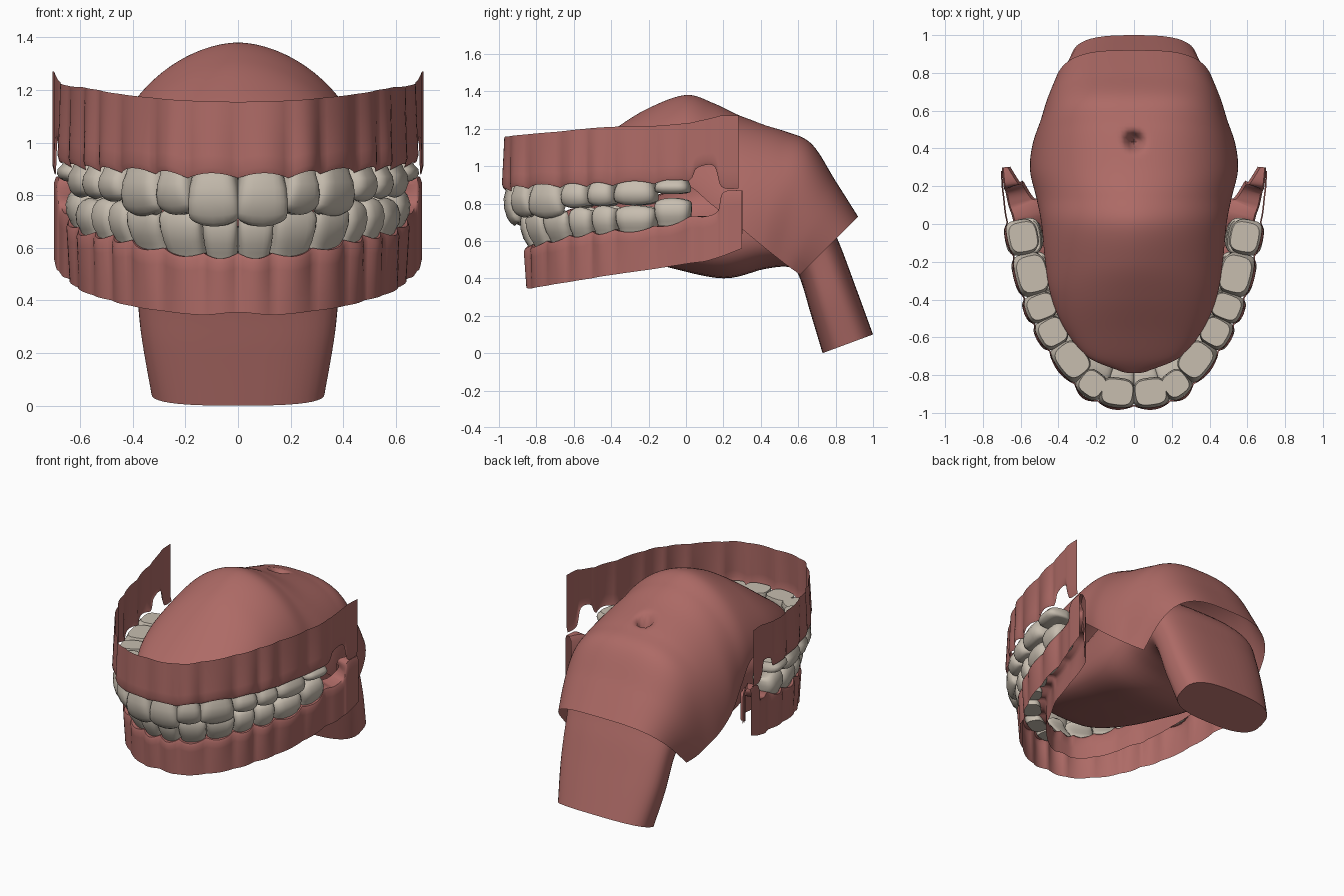
import bpy, bmesh, math
from mathutils import Vector

if "Cube" in bpy.data.objects:
    bpy.data.objects.remove(bpy.data.objects["Cube"])


def material(name, rgb):
    m = bpy.data.materials.new(name)
    m.diffuse_color = (*rgb, 1)
    m.use_nodes = True
    m.node_tree.nodes["Principled BSDF"].inputs["Base Color"].default_value = m.diffuse_color
    return m


GUM = material("gum_pink", (0.42, 0.145, 0.132))
TOOTH = material("tooth_ivory", (0.57, 0.51, 0.43))


def spline(pts, steps):
    """Catmull-Rom through tuples; yields (segment fraction, values)."""
    out, n = [], len(pts)
    for i in range(n - 1):
        a, b, c, d = pts[max(i - 1, 0)], pts[i], pts[i + 1], pts[min(i + 2, n - 1)]
        for k in range(steps + (i == n - 2)):
            t = k / steps
            out.append((t, [0.5 * (2 * q + (r - p) * t + (2 * p - 5 * q + 4 * r - s) * t * t
                                   + (3 * q - p - 3 * r + s) * t ** 3)
                            for p, q, r, s in zip(a, b, c, d)]))
    return out


def skin(bm, rows, closed=False, caps=False):
    """Joins rows of points into a sheet or tube."""
    vs = [[bm.verts.new(p) for p in r] for r in rows]
    n = len(rows[0])
    for r0, r1 in zip(vs, vs[1:]):
        for j in range(n if closed else n - 1):
            k = (j + 1) % n
            bm.faces.new((r0[j], r0[k], r1[k], r1[j]))
    if caps:
        bm.faces.new(vs[0])
        bm.faces.new(vs[-1])


def finish(name, bm, mat, angle=50):
    bmesh.ops.recalc_face_normals(bm, faces=bm.faces)
    me = bpy.data.meshes.new(name)
    bm.to_mesh(me)
    bm.free()
    ob = bpy.data.objects.new(name, me)
    bpy.context.collection.objects.link(ob)
    me.materials.append(mat)
    bpy.ops.object.select_all(action='DESELECT')
    ob.select_set(True)
    bpy.context.view_layer.objects.active = ob
    bpy.ops.object.shade_smooth_by_angle(angle=math.radians(angle))
    return ob


def spow(v, e):
    return math.copysign(abs(v) ** e, v)


# Arch points, one per tooth boundary: x, y, gum line z, far edge z, lingual depth
UPPER = [(0, -.955, .865, 1.155, 0), (.19, -.93, .865, 1.16, 0), (.31, -.84, .88, 1.17, 0),
         (.44, -.67, .885, 1.185, 0), (.52, -.53, .89, 1.2, 0), (.575, -.39, .895, 1.21, 0),
         (.63, -.17, .905, 1.215, 0), (.665, .01, .92, 1.23, 0), (.675, .06, .99, 1.24, 0),
         (.685, .15, 1.0, 1.26, 0), (.69, .19, .89, 1.27, 0), (.695, .28, .88, 1.27, 0)]
LOWER = [(0, -.835, .58, .355, .12), (.13, -.82, .58, .345, .12), (.28, -.74, .60, .36, .13),
         (.40, -.62, .63, .38, .14), (.47, -.50, .65, .40, .15), (.54, -.38, .66, .42, .16),
         (.60, -.17, .68, .45, .17), (.63, .02, .73, .48, .16), (.655, .10, .73, .49, .12),
         (.67, .17, .76, .51, .09), (.68, .20, .86, .52, .07), (.69, .30, .87, .56, .02)]


def gum_arch(name, half, sign, lingual):
    pts = [(-p[0], *p[1:]) for p in reversed(half[1:])] + half
    samples = spline(pts, 8)
    rows = []
    for i, (t, v) in enumerate(samples):
        a, b = samples[max(i - 1, 0)][1], samples[min(i + 1, len(samples) - 1)][1]
        tan = Vector((b[0] - a[0], b[1] - a[1], 0)).normalized()
        n = Vector((tan.y, -tan.x, 0))
        on_teeth = 4 <= i // 8 < 18
        bulge = math.sin(math.pi * t) if on_teeth else 0
        zg = v[2] + sign * .02 * bulge
        base = Vector((v[0], v[1], 0))
        row = []
        for f in (1, .75, .5, .25, .08, 0):
            off = .01 + .025 * bulge * (1 - .6 * f) - (.008 if f == 0 else 0)
            row.append(base + n * off + Vector((0, 0, zg + (v[3] - zg) * f)))
        if lingual:
            for f in (0, .1, .4, .75):
                row.append(base - n * (v[4] + .015 * (f > 0)) + Vector((0, 0, zg + (v[3] - zg) * f)))
        rows.append(row)
    bm = bmesh.new()
    skin(bm, rows)
    finish(name, bm, GUM, 60)


gum_arch("upper_gum", UPPER, 1, False)
gum_arch("lower_gum", LOWER, -1, True)


def tooth(bm, a, b, z0, z1, depth, front, tilt, mirror):
    """Crown lofted from rounded-square rings between two arch points."""
    a, b = Vector((*a, 0)), Vector((*b, 0))
    tan = (b - a).normalized()
    n = Vector((tan.y, -tan.x, 0))
    half, mid = (b - a).length / 2, (a + b) / 2
    rows = []
    # t along crown, width, depth (front tooth), depth (molar), outward bulge
    rings = [(-.2, .85, .9, .85, .01), (0, .9, 1, .95, .02), (.2, .97, .95, 1, .033),
             (.5, 1.02, .72, 1, .036), (.78, 1.02, .45, .94, .025), (.93, .97, .3, .84, .01),
             (1, .86, .2, .7, -.006)]
    if not front:
        rings.append((.86, .35, 0, .25, -.06))
    for t, w, df, dm, out in rings:
        d = depth * (df if front else dm)
        c = mid + n * (out + tilt * t - d / 2)
        row = []
        for k in range(24):
            ang = 2 * math.pi * k / 24
            u, s = spow(math.cos(ang), .62), spow(math.sin(ang), .62)
            z = z0 + (z1 - z0) * t * (1 - .12 * u * u * max(t, 0))
            p = c + tan * (u * half * w) + n * (s * d / 2)
            row.append(((-p.x if mirror else p.x), p.y, z))
        rows.append(row)
    skin(bm, rows, True, True)


def teeth(name, half, edges, depths, tilts):
    bm = bmesh.new()
    for mirror in (False, True):
        for i, (e, d, tl) in enumerate(zip(edges, depths, tilts)):
            p, q = half[i], half[i + 1]
            tooth(bm, p[:2], q[:2], (p[2] + q[2]) / 2, e, d, i < 3, tl, mirror)
    finish(name, bm, TOOTH)


teeth("upper_teeth", UPPER, (.68, .725, .72, .775, .785, .79, .85),
      (.15, .14, .16, .16, .17, .18, .17), (-.02, -.02, -.01, 0, 0, 0, 0))
teeth("lower_teeth", LOWER, (.75, .76, .77, .78, .79, .79, .83),
      (.12, .12, .13, .14, .15, .17, .16), (.04, .04, .03, .02, .01, 0, 0))

# Palate: open arches, top y z, edge y z, half width, squareness
PALATE = [(-.79, .88, -.77, .87, .08, 2), (-.72, .95, -.70, .89, .25, 2),
          (-.57, 1.06, -.55, .90, .37, 2), (-.38, 1.20, -.38, .91, .44, 1.9),
          (-.2, 1.31, -.2, .92, .47, 1.8), (0, 1.38, 0, .90, .49, 1.8),
          (.15, 1.335, .13, .80, .515, 1.9), (.30, 1.265, .28, .68, .55, 2.1),
          (.52, 1.19, .40, .58, .54, 2.4), (.67, 1.12, .50, .50, .50, 2.8),
          (.80, .92, .56, .455, .47, 3.1), (.92, .73, .61, .42, .43, 3.3)]
rows = []
for _, (ty, tz, ey, ez, w, e) in spline(PALATE, 10):
    row = []
    for k in range(97):
        ang = math.pi * k / 96
        h = max(math.sin(ang), 0) ** (2 / e)
        x, y, z = w * spow(math.cos(ang), 2 / e), ey + (ty - ey) * h, ez + (tz - ez) * h
        # small pit of the uvula
        if z > 1:
            z -= .16 * math.exp(-(x * x + (y - .44) ** 2) / .035 ** 2)
        row.append((x, y, z))
    rows.append(row)
bm = bmesh.new()
skin(bm, rows)
finish("palate", bm, GUM, 60)

# Tongue running back and down into the throat: top y z, bottom y z, half width
TONGUE = [(-.70, .70, -.70, .67, .08), (-.62, .77, -.62, .61, .23), (-.4, .80, -.4, .54, .33),
          (-.1, .86, -.1, .46, .38), (.2, .95, .2, .40, .42), (.5, .92, .42, .45, .42),
          (.72, .78, .55, .46, .41), (.81, .61, .605, .41, .39), (.905, .36, .667, .21, .37),
          (1.0, .10, .73, 0, .33)]
rows = []
for _, (ty, tz, by, bz, w) in spline(TONGUE, 6):
    row = []
    for k in range(40):
        ang = 2 * math.pi * k / 40
        h = .5 + .5 * spow(math.sin(ang), .7)
        row.append((w * spow(math.cos(ang), .7), by + (ty - by) * h, bz + (tz - bz) * h))
    rows.append(row)
bm = bmesh.new()
skin(bm, rows, True, True)
finish("tongue", bm, GUM)
